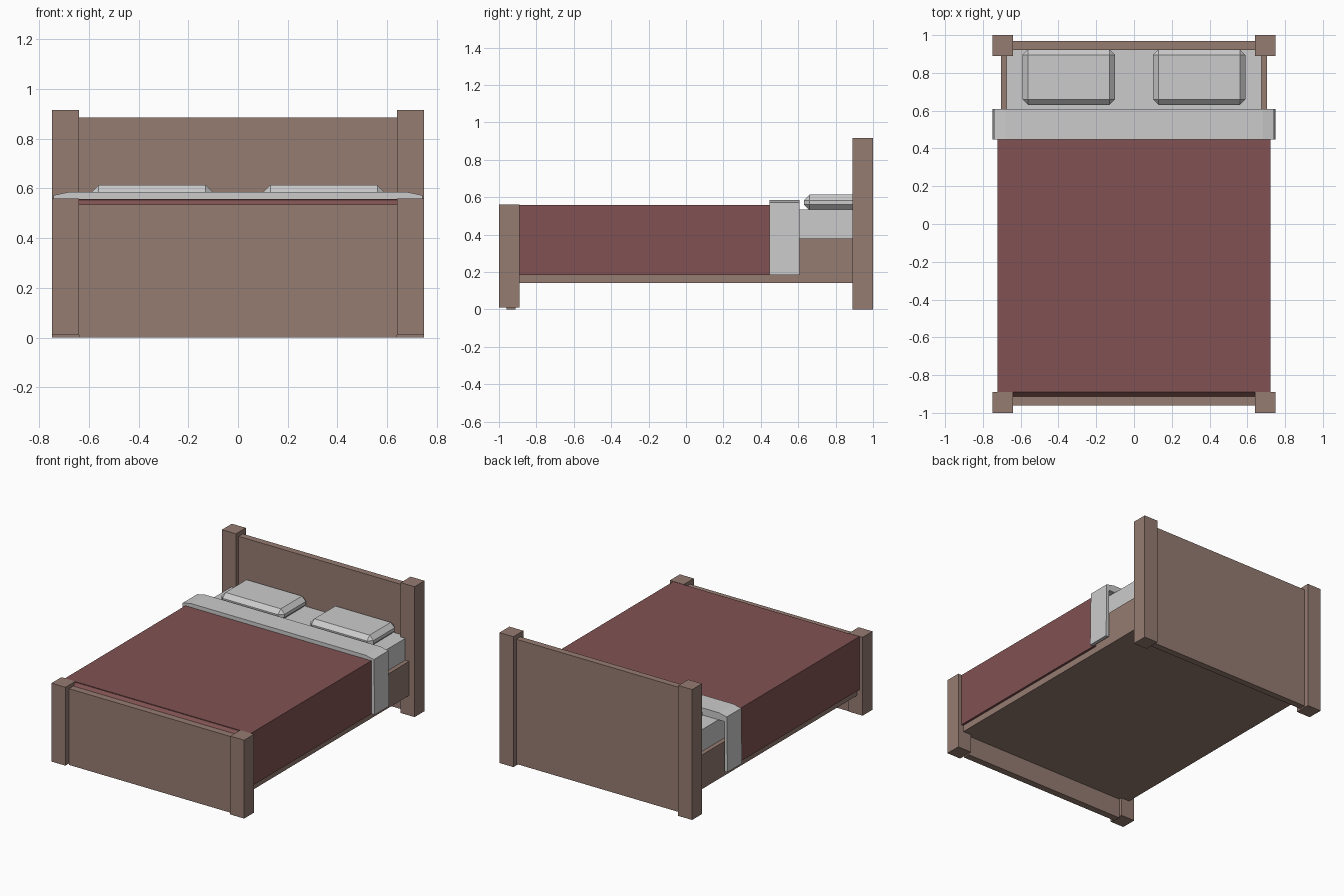
import bpy
import bmesh

if "Cube" in bpy.data.objects:
    bpy.data.objects.remove(bpy.data.objects["Cube"])


def material(name, rgb):
    m = bpy.data.materials.new(name)
    m.diffuse_color = (*rgb, 1)
    m.use_nodes = True
    m.node_tree.nodes["Principled BSDF"].inputs["Base Color"].default_value = m.diffuse_color
    return m


wood = material("wood", (0.30, 0.20, 0.165))
red = material("red_cloth", (0.22, 0.085, 0.085))


def finish(bm, name, mat=None):
    bmesh.ops.recalc_face_normals(bm, faces=bm.faces)
    mesh = bpy.data.meshes.new(name)
    bm.to_mesh(mesh)
    bm.free()
    ob = bpy.data.objects.new(name, mesh)
    bpy.context.collection.objects.link(ob)
    if mat:
        mesh.materials.append(mat)
    return ob


def box(name, x, y, z, mat=None, bevel=0):
    """Box from (min, max) ranges, with an optional flat chamfer."""
    bm = bmesh.new()
    bmesh.ops.create_cube(bm, size=1)
    for v in bm.verts:
        v.co = [(r[0] + r[1]) / 2 + c * (r[1] - r[0]) for r, c in zip((x, y, z), v.co)]
    if bevel:
        bmesh.ops.bevel(bm, geom=bm.edges[:], offset=bevel, segments=1,
                        affect='EDGES', profile=0.5)
    return finish(bm, name, mat)


def prism(name, points, axis, lo, hi, mat=None):
    """Extrude a 2D outline along x (points are y, z) or y (points are x, z)."""
    bm = bmesh.new()
    place = (lambda p: (lo, p[0], p[1])) if axis == 'x' else (lambda p: (p[0], lo, p[1]))
    face = bm.faces.new([bm.verts.new(place(p)) for p in points])
    ext = bmesh.ops.extrude_face_region(bm, geom=[face])
    moved = [g for g in ext["geom"] if isinstance(g, bmesh.types.BMVert)]
    step = (hi - lo, 0, 0) if axis == 'x' else (0, hi - lo, 0)
    bmesh.ops.translate(bm, verts=moved, vec=step)
    return finish(bm, name, mat)


def drape(name, outer, inner, y0, y1, mat=None):
    """Cloth hanging over both sides: half profiles run hem to top at +x."""
    def arch(half):
        return half + [(-x, z) for x, z in reversed(half)]
    return prism(name, arch(outer) + arch(inner)[::-1], 'y', y0, y1, mat)


# Posts, side rails and pillows on both sides
for side, s in (("left", -1), ("right", 1)):
    def span(a, b):
        return sorted((s * a, s * b))
    box("head_post_" + side, span(0.64, 0.748), (0.89, 1.0), (0, 0.915), wood)
    box("foot_post_" + side, span(0.64, 0.748), (-1.0, -0.89), (0.01, 0.56), wood)
    box("side_rail_" + side, span(0.675, 0.705), (-0.92, 0.92), (0.14, 0.38), wood)
    box("pillow_" + side, span(0.10, 0.59), (0.63, 0.925), (0.53, 0.613), bevel=0.03)

# Head and foot panels, base
box("headboard", (-0.64, 0.64), (0.922, 0.968), (0.01, 0.885), wood)
box("footboard", (-0.64, 0.64), (-0.96, -0.912), (0, 0.535), wood)
box("bed_base", (-0.675, 0.675), (-0.912, 0.922), (0.14, 0.18), wood)

# Mattress
box("mattress", (-0.675, 0.675), (-0.88, 0.922), (0.18, 0.533))

# Blanket with its end tucked down behind the footboard
drape("blanket", [(0.722, 0.185), (0.722, 0.558)], [(0.706, 0.185), (0.706, 0.54)],
      -0.89, 0.455, red)
prism("blanket_tuck", [(-0.885, 0.558), (-0.912, 0.53), (-0.912, 0.185), (-0.885, 0.185)],
      'x', -0.64, 0.64, red)

# Folded-back sheet with chamfered shoulders
drape("folded_sheet", [(0.748, 0.185), (0.742, 0.572), (0.68, 0.585)],
      [(0.724, 0.185), (0.724, 0.535), (0.68, 0.535)], 0.447, 0.608)
